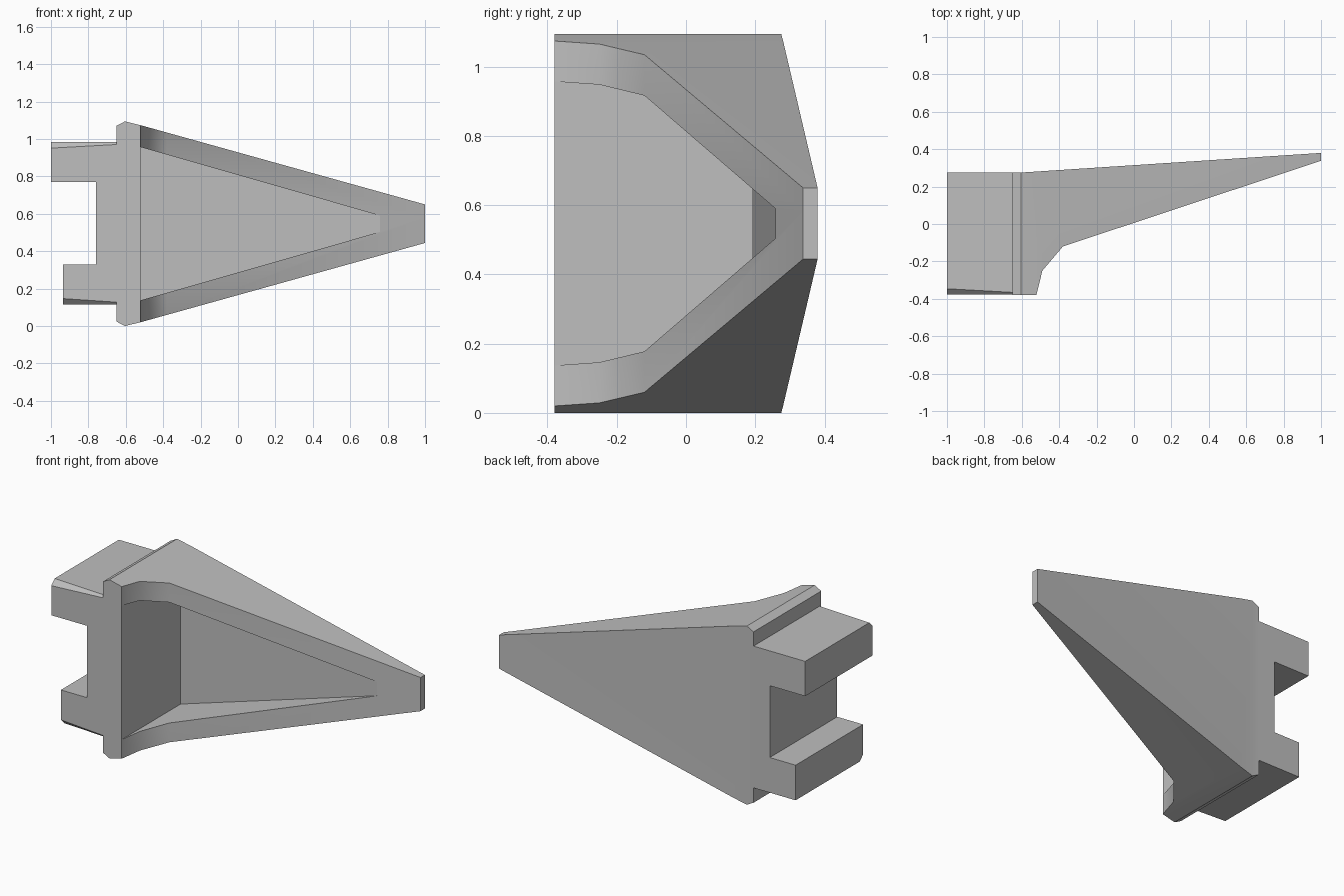
import bpy
import bmesh
import math

cube = bpy.data.objects.get("Cube")
if cube:
    bpy.data.objects.remove(cube, do_unlink=True)

grey = bpy.data.materials.new("plain grey")
grey.use_nodes = True
colour = (0.52, 0.52, 0.52, 1)
grey.diffuse_color = colour
grey.node_tree.nodes["Principled BSDF"].inputs["Base Color"].default_value = colour

MID = 0.547  # mirror height of the bracket


def loft(name, ring_a, ring_b):
    """Solid between two matching rings of points."""
    bm = bmesh.new()
    a = [bm.verts.new(p) for p in ring_a]
    b = [bm.verts.new(p) for p in ring_b]
    n = len(a)
    bm.faces.new(a)
    bm.faces.new(b[::-1])
    for i in range(n):
        j = (i + 1) % n
        bm.faces.new((a[j], a[i], b[i], b[j]))
    bmesh.ops.recalc_face_normals(bm, faces=bm.faces)
    mesh = bpy.data.meshes.new(name)
    bm.to_mesh(mesh)
    bm.free()
    mesh.materials.append(grey)
    obj = bpy.data.objects.new(name, mesh)
    bpy.context.collection.objects.link(obj)
    return obj


def activate(obj):
    bpy.ops.object.select_all(action='DESELECT')
    obj.select_set(True)
    bpy.context.view_layer.objects.active = obj


def combine(obj, tool, operation):
    """Boolean the tool into the object, then discard the tool."""
    tool.hide_render = True
    mod = obj.modifiers.new("cut", 'BOOLEAN')
    mod.operation = operation
    mod.solver = 'EXACT'
    mod.object = tool
    activate(obj)
    bpy.ops.object.modifier_apply(modifier=mod.name)
    bpy.data.objects.remove(tool, do_unlink=True)


def mirrored(half):
    """Closed outline from (x, half height) points."""
    return [(x, MID + h) for x, h in half] + [(x, MID - h) for x, h in half[::-1]]


# Tapered bracket: side profile trimmed to the front outline
side = [(-0.65, -0.38), (-0.522, -0.38), (-0.49, -0.25), (-0.38, -0.12),
        (1, 0.338), (1, 0.38), (-0.605, 0.275), (-0.65, 0.275)]
bracket = loft("tapered_bracket", [(x, y, -0.2) for x, y in side],
               [(x, y, 1.3) for x, y in side])
outline = mirrored([(-0.65, 0.523), (-0.605, 0.547), (-0.522, 0.527), (1, 0.103)])
trim = loft("outline_trim", [(x, -1, z) for x, z in outline],
            [(x, 1, z) for x, z in outline])
combine(bracket, trim, 'INTERSECT')

# Recess with a sloping floor, leaving a rim along both long edges
recess = mirrored([(-0.522, 0.41), (0.76, 0.043)])
pocket = loft("recess_cutter", [(x, -1, z) for x, z in recess],
              [(x, 0.19 + (x + 0.522) * 0.055, z) for x, z in recess])
combine(bracket, pocket, 'DIFFERENCE')

# C-shaped clip on the back plate
clip_outline = [(-0.65, 0.115), (-0.935, 0.115), (-0.935, 0.33), (-0.76, 0.33),
                (-0.76, 0.77), (-1, 0.77), (-1, 0.983), (-0.65, 0.983)]
clip = loft("mounting_clip", [(x, -0.378, z) for x, z in clip_outline],
            [(x, 0.275, z) for x, z in clip_outline])

# Tapering chamfers on the front outer edges of the clip arms
for edge, sign, start in ((0.983, 1, -1), (0.115, -1, -0.935)):
    rings = []
    for x, size in ((start - 0.02, 0.033), (-0.64, 0.012)):
        rings.append([(x, -0.378 + size, edge), (x, -0.378, edge - sign * size),
                      (x, -0.42, edge + sign * 0.045)])
    combine(clip, loft("chamfer_cutter", *rings), 'DIFFERENCE')

for obj in (bracket, clip):
    activate(obj)
    bpy.ops.object.shade_smooth_by_angle(angle=math.radians(35))
